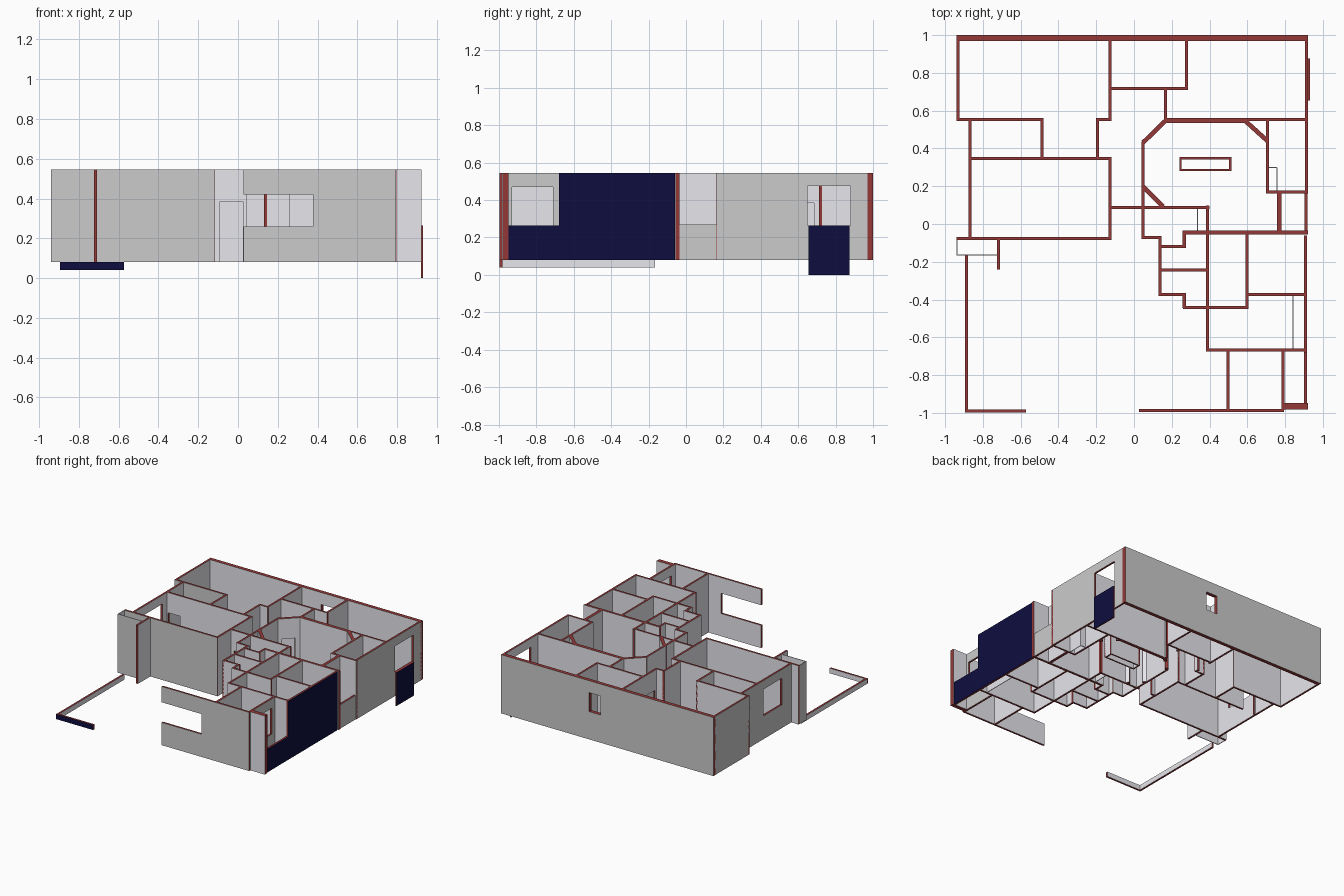
import bpy
from mathutils import Vector

if "Cube" in bpy.data.objects:
    bpy.data.objects.remove(bpy.data.objects["Cube"])

Z0, Z1 = 0.08, 0.545          # storey floor and wall top
SILL, HEAD, DOOR = 0.265, 0.475, 0.385
T = 0.016                     # usual wall thickness


def mat(name, rgb):
    m = bpy.data.materials.new(name)
    m.diffuse_color = (*rgb, 1)
    m.use_nodes = True
    m.node_tree.nodes["Principled BSDF"].inputs["Base Color"].default_value = m.diffuse_color
    return m


INNER = mat("inner_plaster", (0.8, 0.79, 0.84))
OUTER = mat("outer_plaster", (0.68, 0.7, 0.67))
CUT = mat("cut_edge", (0.3, 0.04, 0.04))
BLUE = mat("dark_blue", (0.004, 0.004, 0.05))


def wall(name, a, b, t=T, z=(Z0, Z1), holes=(), left=0, right=0, cap=2):
    """Wall along a-b centre line; holes are (start, end, bottom, top) distances.
    left/right/cap pick the material of each side and of the cut edges."""
    a, b = Vector((*a, 0)), Vector((*b, 0))
    d = (b - a).normalized()
    n = Vector((-d.y, d.x, 0)) * t / 2
    length = (b - a).length
    parts, s = [], 0
    for h0, h1, zb, zt in sorted(holes):
        parts += [(s, h0, *z), (h0, h1, z[0], zb), (h0, h1, zt, z[1])]
        s = h1
    parts.append((s, length, *z))
    verts, faces, mats = [], [], []
    for s0, s1, za, zb in parts:
        if s1 - s0 < 1e-4 or zb - za < 1e-4:
            continue
        k = len(verts)
        for h in (za, zb):
            for s, side in ((s0, -1), (s1, -1), (s1, 1), (s0, 1)):
                p = a + d * s + n * side
                verts.append((p.x, p.y, h))
        for f, m in (((3, 2, 1, 0), cap), ((4, 5, 6, 7), cap), ((0, 1, 5, 4), right),
                     ((1, 2, 6, 5), cap), ((2, 3, 7, 6), left), ((3, 0, 4, 7), cap)):
            faces.append([k + i for i in f])
            mats.append(m)
    me = bpy.data.meshes.new(name)
    me.from_pydata(verts, [], faces)
    for m in (INNER, OUTER, CUT, BLUE):
        me.materials.append(m)
    me.polygons.foreach_set("material_index", mats)
    ob = bpy.data.objects.new(name, me)
    bpy.context.collection.objects.link(ob)
    return ob


def hor(name, y, x0, x1, **k):
    return wall(name, (x0, y), (x1, y), **k)


def ver(name, x, y0, y1, **k):
    return wall(name, (x, y0), (x, y1), **k)


# Outer walls
hor("back_wall", 0.985, -0.94, 0.922, t=0.03, left=1, holes=[(0.99, 1.09, 0.3, 0.45)])
ver("left_back_wall", -0.932, 0.55, 0.98, left=1)
hor("left_step_wall", 0.552, -0.94, -0.48, right=1)
ver("left_window_wall", -0.867, -0.08, 0.55, left=1, holes=[(0.13, 0.36, SILL, HEAD)])
hor("left_front_wall", -0.078, -0.94, -0.12, right=1)
ver("right_window_wall", 0.914, 0.165, 0.98, right=1, holes=[(0.485, 0.715, SILL, HEAD)])
ver("right_low_wall", 0.91, -0.04, 0.165, z=(Z0, 0.27), right=1)
ver("right_blue_wall", 0.908, -0.68, -0.06, right=3)
ver("right_planter_wall", 0.908, -0.955, -0.68, z=(Z0, SILL), right=3)
hor("front_wall", -0.988, 0.027, 0.795, right=1, holes=[(0, 0.35, 0.26, 0.42)])
hor("planter_end_wall", -0.965, 0.785, 0.922, t=0.033)
ver("window_apron", 0.926, 0.655, 0.875, t=0.01, z=(0, SILL), right=3)

# Terrace kerb and porch column
ver("terrace_kerb_side", -0.888, -0.99, -0.165, z=(0.04, Z0))
hor("terrace_kerb_front", -0.99, -0.896, -0.573, z=(0.04, Z0), right=3)
ver("porch_fin", -0.717, -0.24, -0.08)
ver("porch_sheet_side", -0.937, -0.167, -0.08, t=0.006, left=1, cap=0)
hor("porch_sheet_front", -0.164, -0.94, -0.717, t=0.006, right=1, cap=0)

# Left and back rooms
ver("closet_wall", -0.487, 0.35, 0.56)
hor("living_back_wall", 0.347, -0.87, -0.12, holes=[(0.02, 0.125, Z0, DOOR)])
ver("living_right_wall", -0.127, -0.08, 0.355)
ver("back_room_divider", -0.127, 0.55, 0.975, holes=[(0.03, 0.15, Z0, DOOR)])
hor("hall_jog", 0.552, -0.2, -0.12)
ver("hall_wall", -0.194, 0.355, 0.56)
hor("bath_front_wall", 0.718, -0.127, 0.285)
ver("bath_right_wall", 0.277, 0.715, 0.975)
ver("corridor_wall", 0.167, 0.55, 0.715, holes=[(0.02, 0.135, Z0, DOOR)])

# Eight-sided hall with doors in the cut corners
hor("hall_back_wall", 0.553, 0.16, 0.91)
hor("hall_back_lining", 0.54, 0.16, 0.595, t=0.012)
ver("hall_left_wall", 0.047, -0.075, 0.435)
ver("hall_right_wall", 0.706, 0.165, 0.55)
hor("hall_front_wall", 0.088, -0.12, 0.4, holes=[(0.03, 0.145, Z0, DOOR)])
for nm, a, b in (("back_left", (0.047, 0.43), (0.165, 0.545)),
                 ("front_left", (0.047, 0.2), (0.155, 0.092)),
                 ("back_right", (0.59, 0.545), (0.706, 0.44))):
    wall("hall_corner_" + nm, a, b, t=0.024, holes=[(0.03, 0.125, Z0, DOOR)])

# Hollow island in the hall
for y in (0.286, 0.348):
    hor("island_long_side", y, 0.24, 0.515, t=0.012, z=(Z0, 0.26))
for x in (0.246, 0.509):
    ver("island_short_side", x, 0.28, 0.354, t=0.012, z=(Z0, 0.26))

# Right side rooms
hor("store_front_wall", 0.17, 0.7, 0.922)
ver("store_divider", 0.77, -0.045, 0.165, t=0.024)
hor("service_cross_wall", -0.045, 0.258, 0.922, t=0.02)
ver("entry_wall", 0.39, -0.045, 0.097)
ver("long_divider", 0.388, -0.67, -0.045)
hor("entry_jog", -0.072, 0.04, 0.145)
ver("bath_outer_wall", 0.138, -0.38, -0.07)
ver("upper_jog", 0.266, -0.12, -0.04)
hor("upper_jog_return", -0.118, 0.135, 0.275)
hor("bath_split_wall", -0.243, 0.14, 0.388)
hor("lower_jog_return", -0.372, 0.135, 0.275)
ver("lower_jog", 0.266, -0.445, -0.37)
hor("bedroom_cross_wall", -0.443, 0.26, 0.605)
ver("bedroom_divider", 0.597, -0.45, -0.045)
hor("bedroom_partition", -0.374, 0.6, 0.908)
hor("front_room_back_wall", -0.668, 0.38, 0.908)
ver("front_room_divider", 0.498, -0.985, -0.668)
ver("front_room_window_wall", 0.788, -0.985, -0.668, right=1,
    holes=[(0.055, 0.275, SILL, 0.47)])

# Thin cupboard fronts
thin = dict(t=0.005, z=(Z0, 0.26), cap=0)
ver("entry_cupboard", 0.335, -0.04, 0.085, **thin)
ver("bedroom_cupboard", 0.842, -0.665, -0.38, **thin)
ver("store_cupboard_side", 0.757, 0.175, 0.3, **thin)
hor("store_cupboard_end", 0.3, 0.71, 0.757, **thin)
